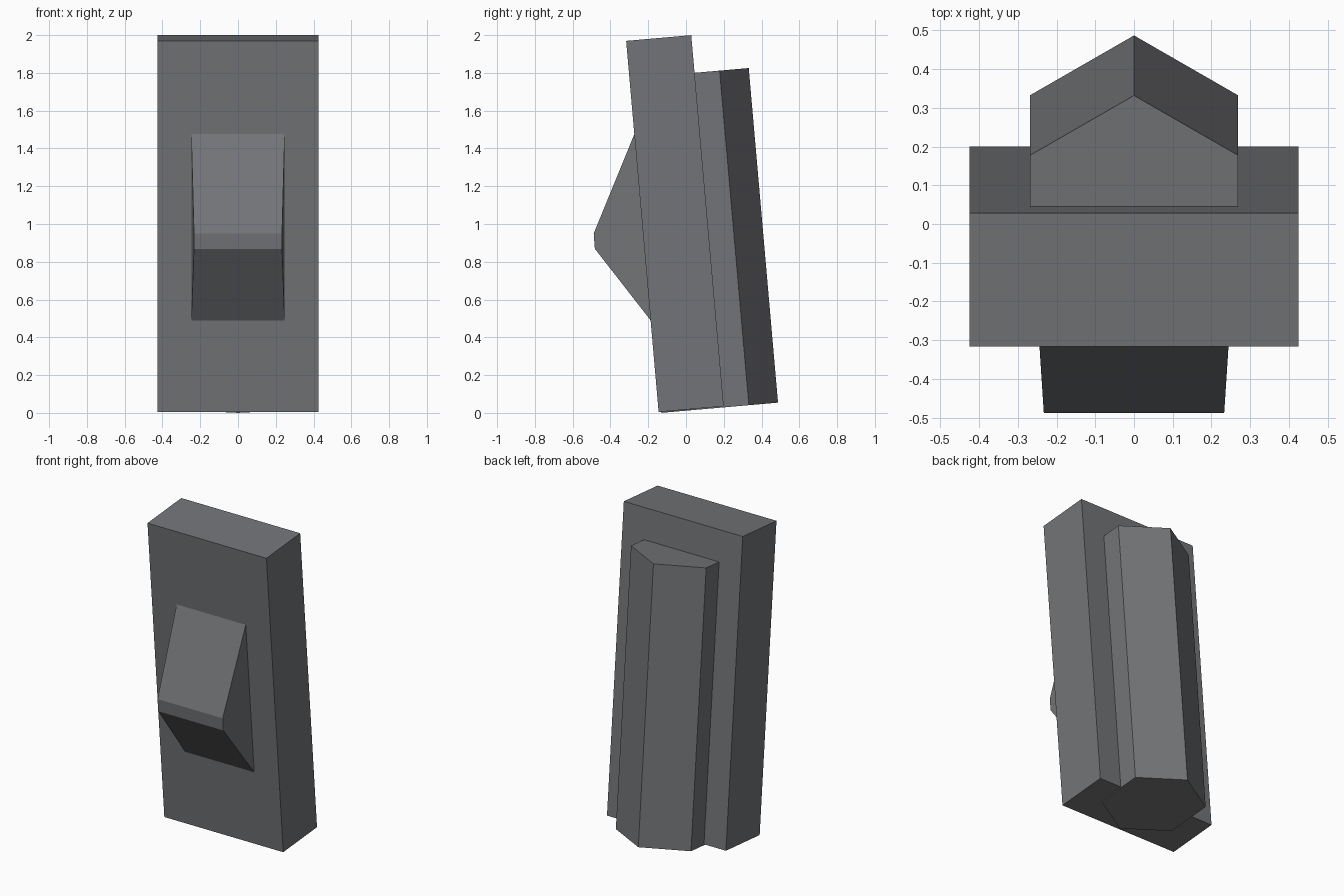
import bpy, bmesh, math
from mathutils import Matrix

if "Cube" in bpy.data.objects:
    bpy.data.objects.remove(bpy.data.objects["Cube"])

grey = bpy.data.materials.new("dark_grey")
grey.diffuse_color = (0.17, 0.175, 0.185, 1)
grey.use_nodes = True
grey.node_tree.nodes["Principled BSDF"].inputs["Base Color"].default_value = grey.diffuse_color

# Everything leans forward by 5 degrees about the body's lower front edge
LEAN = Matrix.Translation((0, -0.145, 0.005)) @ Matrix.Rotation(math.radians(5), 4, 'X')


def finish(name, bm):
    bmesh.ops.recalc_face_normals(bm, faces=bm.faces)
    bm.transform(LEAN)
    mesh = bpy.data.meshes.new(name)
    bm.to_mesh(mesh)
    bm.free()
    mesh.materials.append(grey)
    obj = bpy.data.objects.new(name, mesh)
    bpy.context.collection.objects.link(obj)


# Main slab
bm = bmesh.new()
bmesh.ops.create_cube(bm, size=1, matrix=Matrix.Translation((0, 0.173, 0.986))
                      @ Matrix.Diagonal((0.85, 0.346, 1.972, 1)))
finish("body", bm)

# Six-sided column set into the back, corner pointing backwards
bm = bmesh.new()
bottom, top = -0.006, 1.772
ends = []
for z in (bottom, top):
    ring = [bm.verts.new((0.31 * math.sin(i * math.pi / 3),
                          0.324 + 0.31 * math.cos(i * math.pi / 3), z)) for i in range(6)]
    ends.append(ring)
    bm.faces.new(ring)
for i in range(6):
    j = (i + 1) % 6
    bm.faces.new((ends[0][i], ends[0][j], ends[1][j], ends[1][i]))
finish("back_column", bm)

# Wedge on the front: side profile (half width, y, z), narrowing to the tip
profile = [(0.247, 0.0, 1.476), (0.233, -0.260, 0.971),
           (0.233, -0.261, 0.890), (0.247, 0.0, 0.487)]
bm = bmesh.new()
sides = [[bm.verts.new((s * w, y, z)) for w, y, z in profile] for s in (-1, 1)]
for side in sides:
    bm.faces.new(side)
for i in range(3):
    bm.faces.new((sides[0][i], sides[0][i + 1], sides[1][i + 1], sides[1][i]))
bm.faces.new((sides[0][3], sides[0][0], sides[1][0], sides[1][3]))
finish("front_wedge", bm)
